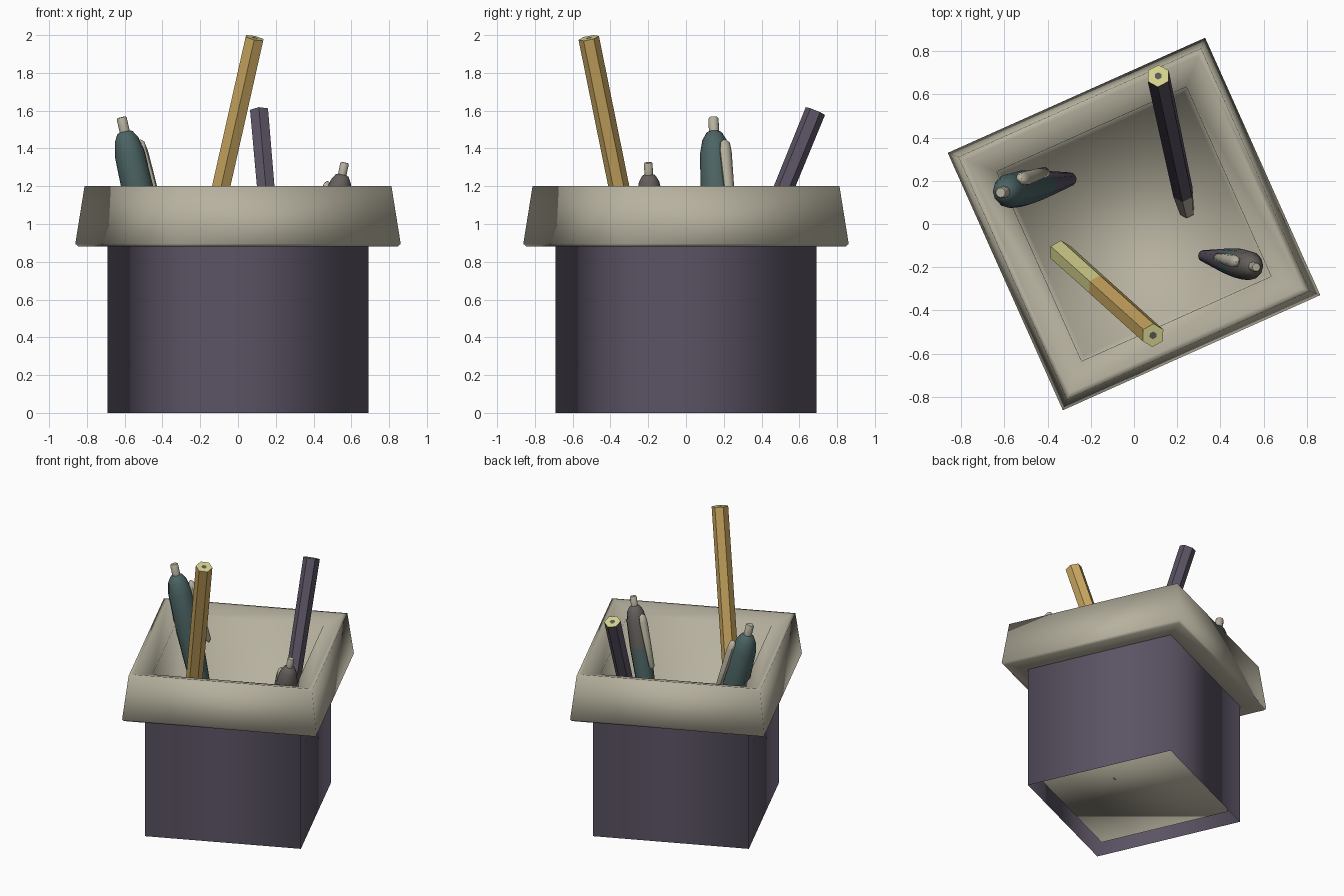
import bpy, bmesh, math
from mathutils import Vector

if "Cube" in bpy.data.objects:
    bpy.data.objects.remove(bpy.data.objects["Cube"])

TURN = math.radians(24.1)      # the pot is turned about z


def mat(name, r, g, b):
    m = bpy.data.materials.new(name)
    m.diffuse_color = (r, g, b, 1)
    m.use_nodes = True
    m.node_tree.nodes["Principled BSDF"].inputs["Base Color"].default_value = m.diffuse_color
    return m


plum = mat("plum", 0.105, 0.088, 0.128)
cream = mat("cream", 0.47, 0.44, 0.345)
teal = mat("teal", 0.072, 0.126, 0.126)
ochre = mat("ochre", 0.60, 0.39, 0.12)
wood = mat("pale_wood", 0.65, 0.63, 0.26)
grey = mat("warm_grey", 0.13, 0.115, 0.108)
lead = mat("lead", 0.1, 0.1, 0.1)


def make(name, verts, faces, mats, idx, smooth):
    me = bpy.data.meshes.new(name)
    me.from_pydata(verts, [], faces)
    for m in mats:
        me.materials.append(m)
    for p, i in zip(me.polygons, idx):
        p.material_index = i
        p.use_smooth = smooth
    ob = bpy.data.objects.new(name, me)
    bpy.context.collection.objects.link(ob)
    return ob


def square_shell(name, profile, material, floor=False):
    """Square rings (half side, z) joined in order."""
    verts, faces = [], []
    for half, z in profile:
        for k in range(4):
            a = TURN + math.pi / 4 + k * math.pi / 2
            r = half * math.sqrt(2)
            verts.append((r * math.cos(a), r * math.sin(a), z))
    for j in range(len(profile) - 1):
        for k in range(4):
            n = (k + 1) % 4
            faces.append((4*j + k, 4*j + n, 4*j + 4 + n, 4*j + 4 + k))
    if floor:
        b = 4 * (len(profile) - 1)
        faces.append((b, b + 1, b + 2, b + 3))
    return make(name, verts, faces, [material], [0] * len(faces), True)


def rod(name, p0, p1, profile, sides, mats, smooth=True, flat=1.0, side=Vector((0, 1, 0))):
    """Turned rod from p0 to p1; profile rows are (distance share, radius, material of next band)."""
    p0, p1 = Vector(p0), Vector(p1)
    axis = p1 - p0
    v = axis.cross(side).normalized()
    u = v.cross(axis).normalized()
    verts, faces, idx = [], [], []
    for t, r, _ in profile:
        for k in range(sides):
            a = 2 * math.pi * k / sides
            verts.append(p0 + axis * t + u * (r * flat * math.cos(a)) + v * (r * math.sin(a)))
    for j in range(len(profile) - 1):
        for k in range(sides):
            n, b = (k + 1) % sides, j * sides
            faces.append((b + n, b + k, b + sides + k, b + sides + n))
            idx.append(profile[j][2])
    last = (len(profile) - 1) * sides
    faces.append(tuple(range(sides)))
    idx.append(profile[0][2])
    faces.append(tuple(range(last + sides - 1, last - 1, -1)))
    idx.append(profile[-1][2])
    ob = make(name, verts, faces, mats, idx, smooth)
    # keep winding outward
    bm = bmesh.new()
    bm.from_mesh(ob.data)
    bmesh.ops.recalc_face_normals(bm, faces=bm.faces)
    bm.to_mesh(ob.data)
    bm.free()
    return ob


# pot: outer wall, then rim with inner wall and raised floor
square_shell("pot_wall", [(0.522, 0), (0.522, 0.89)], plum)
square_shell("pot_rim_and_lining",
             [(0.52, 0.88), (0.64, 0.88), (0.652, 0.895), (0.615, 1.2), (0.59, 1.2),
              (0.48, 1.16), (0.46, 0.06)], cream, floor=True)

# pencils: bottom section, shaft, pale top with a lead core
rod("yellow_pencil", (-0.34, -0.13, 0.085), (0.088, -0.515, 1.985),
    [(0, 0.055, 0), (0.42, 0.055, 1), (1, 0.055, 0), (1, 0.018, 2)],
    6, [wood, ochre, lead], smooth=False)
rod("plum_pencil", (0.245, 0.06, 0.07), (0.112, 0.685, 1.598),
    [(0, 0.036, 0), (0.14, 0.05, 1), (1, 0.055, 2), (1, 0.018, 3)],
    6, [cream, plum, wood, lead], smooth=False)


def pen(name, bottom, top, s, bands, out):
    """Click pen; bands colour tip, middle and barrel; out points from axis to clip."""
    b, t = Vector(bottom), Vector(top)
    shape = [(0, 0.012, 0), (0.05, 0.032, 0), (0.42, 0.064, 0), (0.56, 0.075, 1),
             (0.73, 0.084, 2), (0.87, 0.08, 2), (0.92, 0.064, 2),
             (0.945, 0.042, 2), (0.95, 0.027, 3), (0.995, 0.027, 3), (1, 0.022, 3)]
    if bands[1] is bands[2]:
        shape[2] = (0.42, 0.064, 1)
    rod(name, b, t, [(d, r * s, m) for d, r, m in shape], 12, bands + [cream])
    axis = (t - b).normalized()
    out = Vector(out)
    out = (out - axis * out.dot(axis)).normalized()
    lo = b.lerp(t, 0.62) + out * 0.115 * s
    hi = b.lerp(t, 0.91) + out * 0.083 * s
    clip = [(0, 0.008, 0), (0.04, 0.025, 0), (0.5, 0.032, 0), (0.85, 0.036, 0),
            (0.96, 0.03, 0), (1, 0.01, 0)]
    rod(name + "_clip", lo, hi, [(d, r * s, m) for d, r, m in clip], 8, [cream],
        flat=0.75, side=out)


pen("teal_pen", (-0.28, 0.21, 0.065), (-0.617, 0.145, 1.565), 1.0,
    [plum, teal, teal], (0.9, 0.75, 0))
pen("grey_pen", (0.31, -0.145, 0.065), (0.565, -0.2, 1.325), 0.84,
    [plum, teal, grey], (-1, 0.3, 0))

for ob in bpy.data.objects:
    if "pen" in ob.name and "pencil" not in ob.name:
        bpy.ops.object.select_all(action='DESELECT')
        ob.select_set(True)
        bpy.context.view_layer.objects.active = ob
        bpy.ops.object.shade_smooth_by_angle(angle=math.radians(50))
